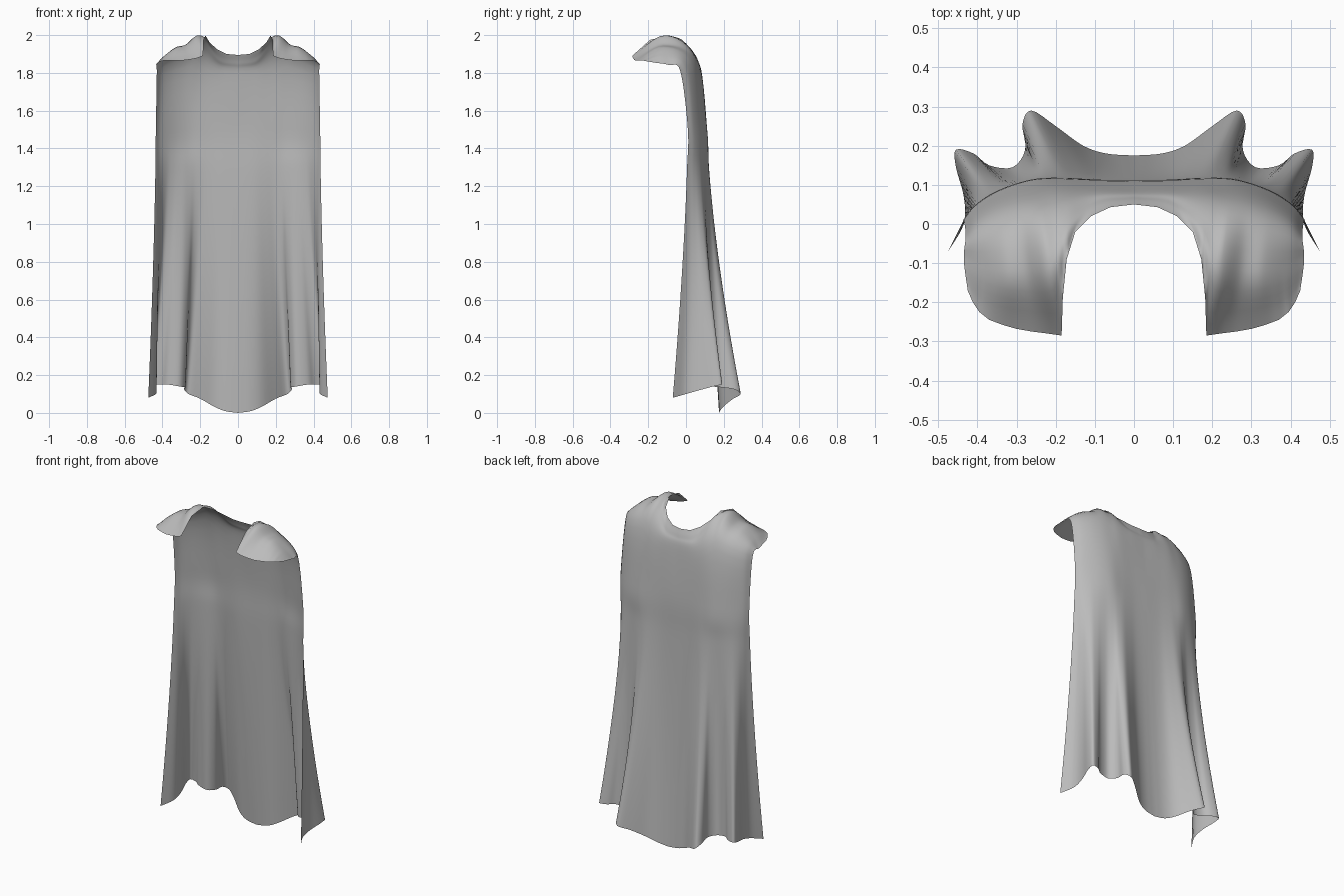
import bpy
import bmesh
from mathutils import Vector

if "Cube" in bpy.data.objects:
    bpy.data.objects.remove(bpy.data.objects["Cube"], do_unlink=True)


def spline(points, t):
    """Smooth curve through the points, t running from 0 to 1."""
    last = len(points) - 1
    i = min(int(t * last), last - 1)
    f = t * last - i
    b, c = points[i], points[i + 1]
    a = points[i - 1] if i > 0 else b * 2 - c
    d = points[i + 2] if i + 2 <= last else c * 2 - b
    return (b * 2 + (c - a) * f + (a * 2 - b * 5 + c * 4 - d) * f ** 2
            + (b * 3 - a - c * 3 + d) * f ** 3) / 2


def straight(points, t):
    """Polyline through the points, so the front corner stays sharp."""
    last = len(points) - 1
    i = min(int(t * last), last - 1)
    return points[i].lerp(points[i + 1], t * last - i)


def row(*points):
    return [Vector(p) for p in points]


# Half cross-sections, each from the middle of the back to the side edge
hem = row((0, .175, 0), (.07, .18, .01), (.13, .2, .035), (.2, .25, .075),
          (.262, .29, .1), (.285, .255, .125), (.278, .19, .135),
          (.31, .145, .14), (.37, .15, .15), (.41, .18, .15),
          (.455, .19, .15), (.455, .145, .14), (.435, .07, .12),
          (.435, 0, .1), (.475, -.07, .08))
chest = row((0, .11, 1.5), (.09, .11, 1.5), (.18, .112, 1.5), (.25, .11, 1.5),
            (.31, .095, 1.5), (.365, .07, 1.5), (.41, .04, 1.5),
            (.435, .01, 1.5))
shoulder_back = row((0, .085, 1.78), (.1, .085, 1.79), (.185, .075, 1.83),
                    (.24, .05, 1.88), (.295, .04, 1.87), (.35, .025, 1.85),
                    (.4, 0, 1.83), (.43, -.03, 1.81))
shoulder_top = row((0, .068, 1.85), (.1, .055, 1.87), (.175, -.01, 1.965),
                   (.215, -.11, 1.998), (.275, -.12, 1.95),
                   (.33, -.12, 1.935), (.39, -.11, 1.89), (.435, -.09, 1.842))
# Neckline, then the front edge of the shoulder flap
top_edge = row((0, .05, 1.895), (.06, .043, 1.9), (.11, .02, 1.925),
               (.15, -.02, 1.96), (.172, -.09, 1.998), (.182, -.19, 1.975),
               (.185, -.285, 1.89), (.22, -.28, 1.877), (.26, -.275, 1.87),
               (.3, -.268, 1.865), (.335, -.258, 1.865), (.37, -.245, 1.865),
               (.395, -.225, 1.865), (.412, -.2, 1.86), (.425, -.17, 1.855))

HALF = 56       # columns on each side
ROWS = 60       # rows from hem to top edge
DRAPE = 7       # blended steps between hem and chest


def column(u):
    """One vertical strand of cloth, with folds fading out upwards."""
    low, high = spline(hem, u), spline(chest, u)
    keys = []
    for k in range(DRAPE + 1):
        drop = 1 - k / DRAPE
        p = high.lerp(low, drop ** 1.5)
        p.z = high.z + (low.z - high.z) * drop
        keys.append(p)
    keys += [spline(shoulder_back, u), spline(shoulder_top, u),
             straight(top_edge, u)]
    return [spline(keys, r / ROWS) for r in range(ROWS + 1)]


# Cape sheet, mirrored about the middle of the back
bm = bmesh.new()
grid = []
for c in range(-HALF, HALF + 1):
    side = -1 if c < 0 else 1
    grid.append([bm.verts.new((p.x * side, p.y, p.z))
                 for p in column(abs(c) / HALF)])
for left, right in zip(grid, grid[1:]):
    for r in range(ROWS):
        bm.faces.new((left[r], left[r + 1], right[r + 1], right[r]))

mesh = bpy.data.meshes.new("cape")
bm.to_mesh(mesh)
bm.free()
mesh.shade_smooth()
cape = bpy.data.objects.new("cape", mesh)
bpy.context.collection.objects.link(cape)

# Grey cloth
cloth = bpy.data.materials.new("grey cloth")
cloth.use_nodes = True
grey = (.5, .5, .5, 1)
cloth.diffuse_color = grey
cloth.node_tree.nodes["Principled BSDF"].inputs["Base Color"].default_value = grey
mesh.materials.append(cloth)
